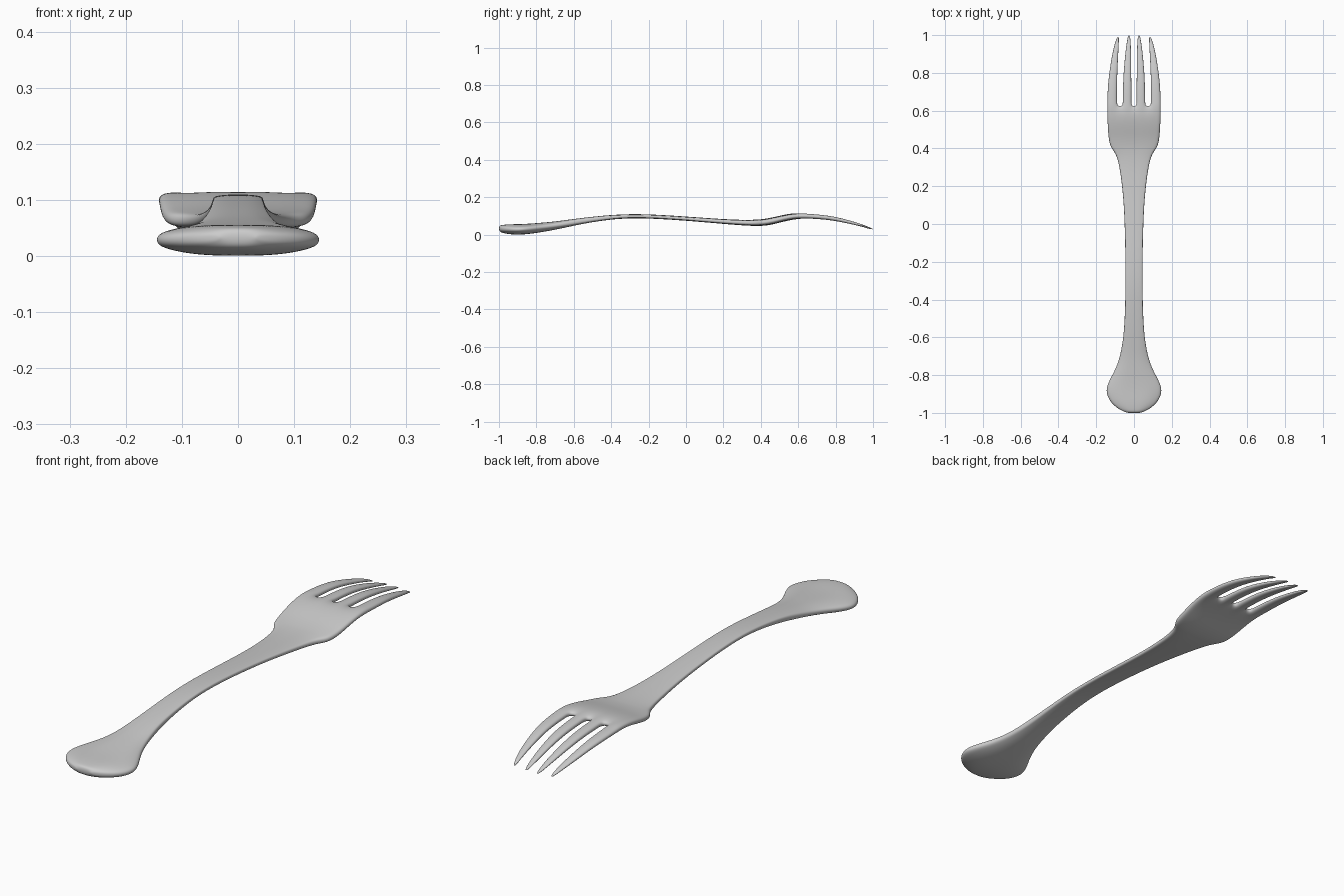
import bpy, bmesh

# Column positions across half of the head: two tines (edge, middle, edge) each
BASE = [0.012, 0.036, 0.061, 0.088, 0.115, 0.142]

# Handle and palm outline: y, half width, mid height, half thickness
BODY = [
    (-1.0, 0.035, 0.033, 0.014), (-0.985, 0.075, 0.031, 0.021),
    (-0.95, 0.120, 0.029, 0.026), (-0.91, 0.143, 0.028, 0.028),
    (-0.87, 0.149, 0.029, 0.028), (-0.82, 0.127, 0.033, 0.027),
    (-0.77, 0.099, 0.039, 0.025), (-0.70, 0.073, 0.048, 0.022),
    (-0.60, 0.056, 0.066, 0.018), (-0.50, 0.049, 0.082, 0.014),
    (-0.35, 0.045, 0.099, 0.011), (-0.20, 0.045, 0.099, 0.011),
    (0.0, 0.049, 0.086, 0.011), (0.15, 0.057, 0.074, 0.012),
    (0.28, 0.073, 0.065, 0.014), (0.35, 0.088, 0.063, 0.016),
    (0.385, 0.106, 0.064, 0.017), (0.41, 0.127, 0.065, 0.018),
    (0.46, 0.136, 0.072, 0.019), (0.52, 0.140, 0.088, 0.018),
    (0.58, 0.142, 0.099, 0.017),
]
# Tines: y, mid height, half thickness, column positions
TINES = [
    (0.625, 0.100, 0.015, BASE),
    (0.65, 0.099, 0.014, [0.013, 0.036, 0.060, 0.089, 0.115, 0.142]),
    (0.72, 0.095, 0.013, [0.013, 0.036, 0.059, 0.089, 0.114, 0.140]),
    (0.80, 0.085, 0.012, [0.014, 0.035, 0.056, 0.088, 0.110, 0.132]),
    (0.90, 0.061, 0.009, [0.015, 0.031, 0.047, 0.083, 0.099, 0.116]),
    (0.96, 0.043, 0.006, [0.017, 0.028, 0.039, 0.080, 0.090, 0.101]),
    (1.0, 0.029, 0.003, [0.021, 0.026, 0.031, 0.080, 0.084, 0.088]),
]

rows = []
for y, w, z, t in BODY:
    edge = 0.65 if y < -0.6 else 0.4
    half = [(u / 0.142 * w, y, z, t * (1 - edge * (u / 0.142) ** 3)) for u in BASE]
    rows.append(half)
for y, z, t, xs in TINES:
    half = []
    for i, x in enumerate(xs):
        yy = y - (0.008 if y > 0.99 and i > 2 else 0)
        half.append((x, yy, z, t * (1 if i % 3 == 1 else 0.7)))
    rows.append(half)

# Mirror each row and make upper and lower skins
bm = bmesh.new()
top, bottom = [], []
for half in rows:
    full = [(-x, y, z, t) for x, y, z, t in reversed(half)] + half
    top.append([bm.verts.new((x, y, z + t)) for x, y, z, t in full])
    bottom.append([bm.verts.new((x, y, z - t)) for x, y, z, t in full])

pair = {}
for rt, rb in zip(top, bottom):
    pair.update(zip(rt, rb))
upper = []
for r in range(len(rows) - 1):
    for c in range(11):
        if r >= len(BODY) and c % 3 == 2:
            continue  # slot between tines
        upper.append(bm.faces.new((top[r][c], top[r][c + 1], top[r + 1][c + 1], top[r + 1][c])))

# Rim walls join the skins along every open edge, including the slots
rim = [tuple(e.verts) for e in bm.edges if len(e.link_faces) == 1]
for f in upper:
    bm.faces.new([pair[v] for v in reversed(f.verts)])
for a, b in rim:
    bm.faces.new((a, b, pair[b], pair[a]))
bmesh.ops.recalc_face_normals(bm, faces=bm.faces)

mesh = bpy.data.meshes.new("fork")
bm.to_mesh(mesh)
bm.free()
for p in mesh.polygons:
    p.use_smooth = True
fork = bpy.data.objects.new("fork", mesh)
bpy.context.collection.objects.link(fork)
sub = fork.modifiers.new("smooth", 'SUBSURF')
sub.levels = sub.render_levels = 3
